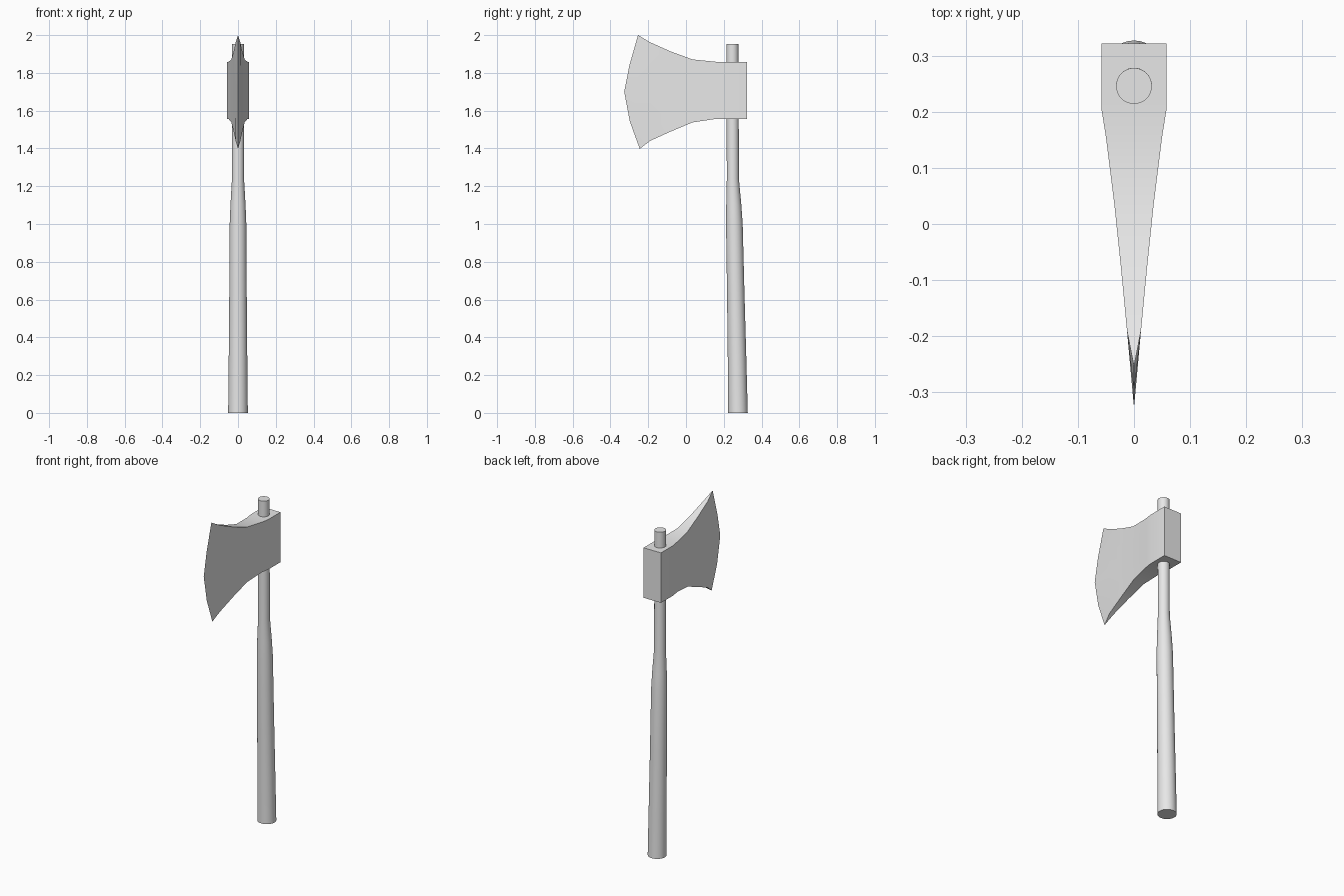
import bpy
import bmesh
import math

cube = bpy.data.objects.get("Cube")
if cube:
    bpy.data.objects.remove(cube, do_unlink=True)

# Single plain grey
grey = bpy.data.materials.new("plain grey")
grey.use_nodes = True
grey.diffuse_color = (0.8, 0.8, 0.8, 1)
grey.node_tree.nodes["Principled BSDF"].inputs["Base Color"].default_value = (0.8, 0.8, 0.8, 1)


def loft(name, rings):
    """Skin a list of equal-length closed rings, capping both ends."""
    bm = bmesh.new()
    loops = [[bm.verts.new(p) for p in ring] for ring in rings]
    n = len(loops[0])
    for a, b in zip(loops, loops[1:]):
        for i in range(n):
            j = (i + 1) % n
            bm.faces.new((a[i], a[j], b[j], b[i]))
    bm.faces.new(loops[0][::-1])
    if any(abs(p[0]) > 0 for p in rings[-1]):
        bm.faces.new(loops[-1])
    bmesh.ops.remove_doubles(bm, verts=bm.verts[:], dist=0.0005)
    bmesh.ops.recalc_face_normals(bm, faces=bm.faces[:])
    mesh = bpy.data.meshes.new(name)
    bm.to_mesh(mesh)
    bm.free()
    mesh.materials.append(grey)
    obj = bpy.data.objects.new(name, mesh)
    bpy.context.collection.objects.link(obj)
    bpy.ops.object.select_all(action='DESELECT')
    obj.select_set(True)
    bpy.context.view_layer.objects.active = obj
    bpy.ops.object.shade_smooth_by_angle(angle=math.radians(30))
    return obj


# Handle: round sections (height, centre y, radius), leaning back at the foot
SIDES = 32
handle_sections = [(0, 0.275, 0.052), (0.3, 0.270, 0.049), (0.65, 0.263, 0.046),
                   (1.0, 0.256, 0.044), (1.1, 0.253, 0.040), (1.24, 0.248, 0.032),
                   (1.953, 0.246, 0.032)]
loft("handle", [
    [(r * math.cos(math.tau * i / SIDES), y + r * math.sin(math.tau * i / SIDES), z)
     for i in range(SIDES)]
    for z, y, r in handle_sections])

# Axe head: sections from the square back to the blade (y, half width, bottom, top)
ROWS = 5
head_sections = [(0.322, 0.058, 1.556, 1.858), (0.205, 0.058, 1.556, 1.858),
                 (0.155, 0.050, 1.556, 1.859), (0.035, 0.035, 1.538, 1.871),
                 (-0.08, 0.023, 1.49, 1.913), (-0.19, 0.0125, 1.44, 1.962)]


def head_ring(y, half, low, high):
    heights = [low + (high - low) * k / (ROWS - 1) for k in range(ROWS)]
    return [(half, y, z) for z in heights] + [(-half, y, z) for z in reversed(heights)]


# Cutting edge: points (y, z) from heel to toe, lying on the centre plane
edge = [(-0.245, 1.398), (-0.298, 1.545), (-0.327, 1.7), (-0.3, 1.838), (-0.254, 2.0)]
edge_ring = [(0, y, z) for y, z in edge + edge[::-1]]
loft("axe_head", [head_ring(*s) for s in head_sections] + [edge_ring])
